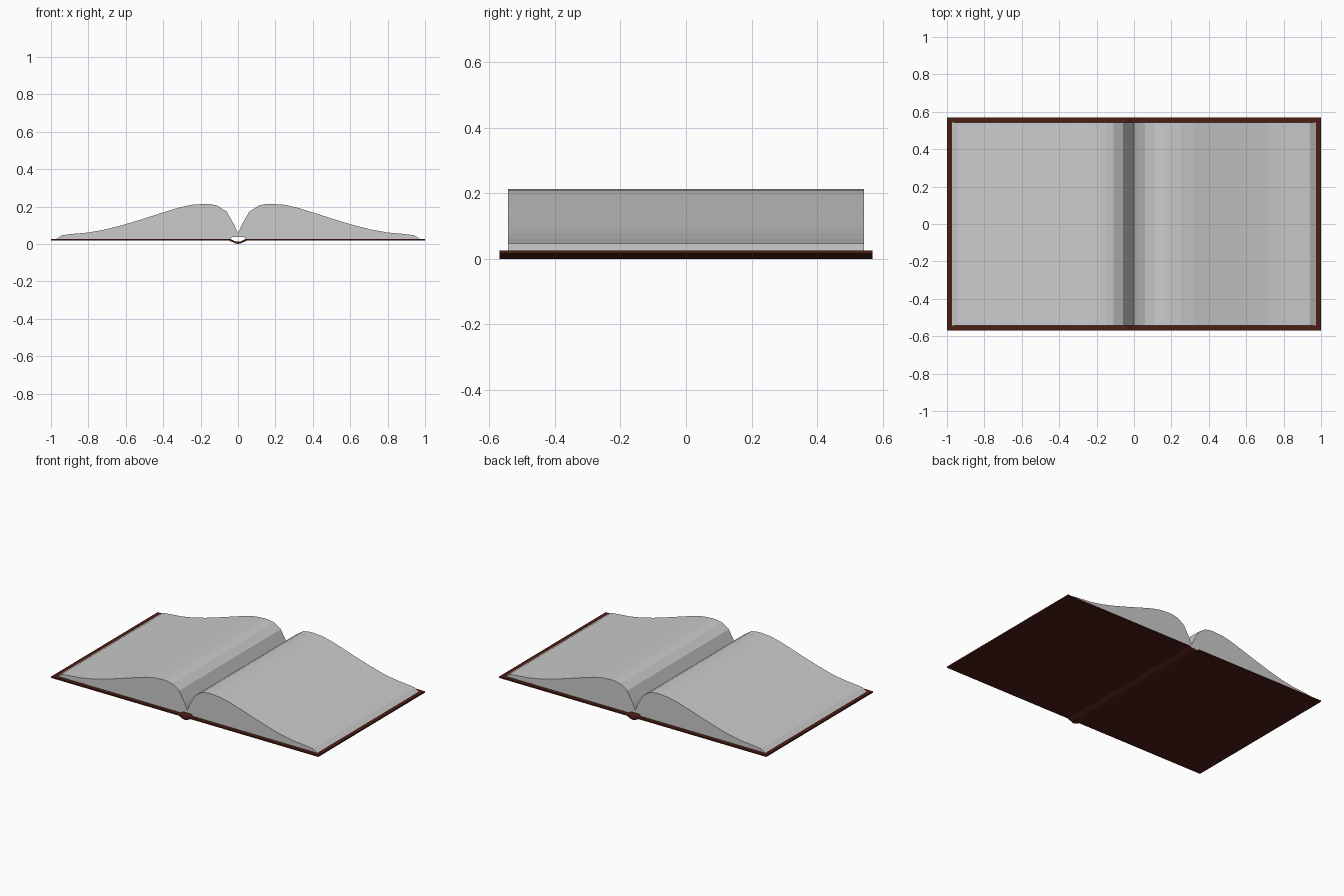
import bpy, bmesh

if "Cube" in bpy.data.objects:
    bpy.data.objects.remove(bpy.data.objects["Cube"])


def mirrored(half):
    """Complete a right-hand outline (starting at x = 0) with its left-hand mirror."""
    return [(-x, z) for x, z in reversed(half) if x > 0] + half


def extruded(name, outline, half_depth, material=None):
    """Extrude a closed front outline (x, z) along y."""
    bm = bmesh.new()
    face = bm.faces.new([bm.verts.new((x, -half_depth, z)) for x, z in outline])
    res = bmesh.ops.extrude_face_region(bm, geom=[face])
    verts = [v for v in res["geom"] if isinstance(v, bmesh.types.BMVert)]
    bmesh.ops.translate(bm, verts=verts, vec=(0, 2 * half_depth, 0))
    bmesh.ops.recalc_face_normals(bm, faces=bm.faces)
    mesh = bpy.data.meshes.new(name)
    bm.to_mesh(mesh)
    bm.free()
    obj = bpy.data.objects.new(name, mesh)
    bpy.context.collection.objects.link(obj)
    if material:
        mesh.materials.append(material)
    return obj


leather = bpy.data.materials.new("brown_leather")
leather.diffuse_color = (0.07, 0.013, 0.007, 1)
leather.use_nodes = True
leather.node_tree.nodes["Principled BSDF"].inputs["Base Color"].default_value = leather.diffuse_color

# Cover: two thin boards joined by a shallow dipped spine
cover_top = mirrored([(0, 0.012), (0.012, 0.013), (0.04, 0.026), (1.0, 0.026)])
cover_bottom = mirrored([(0, 0.0), (0.015, 0.003), (0.045, 0.017), (1.0, 0.017)])
extruded("cover", cover_top + cover_bottom[::-1], 0.57, leather)

# Page block: two swelling halves meeting in a deep gutter
pages_top = mirrored([
    (0, 0.056), (0.02, 0.102), (0.06, 0.172), (0.11, 0.205), (0.15, 0.213),
    (0.18, 0.214), (0.25, 0.209), (0.32, 0.193), (0.42, 0.162), (0.52, 0.13),
    (0.62, 0.1), (0.71, 0.077), (0.80, 0.061), (0.88, 0.054), (0.94, 0.047),
    (0.972, 0.026)])
pages_bottom = mirrored([(0, 0.038), (0.03, 0.037), (0.045, 0.026)])
extruded("pages", pages_top + pages_bottom[::-1], 0.543)
